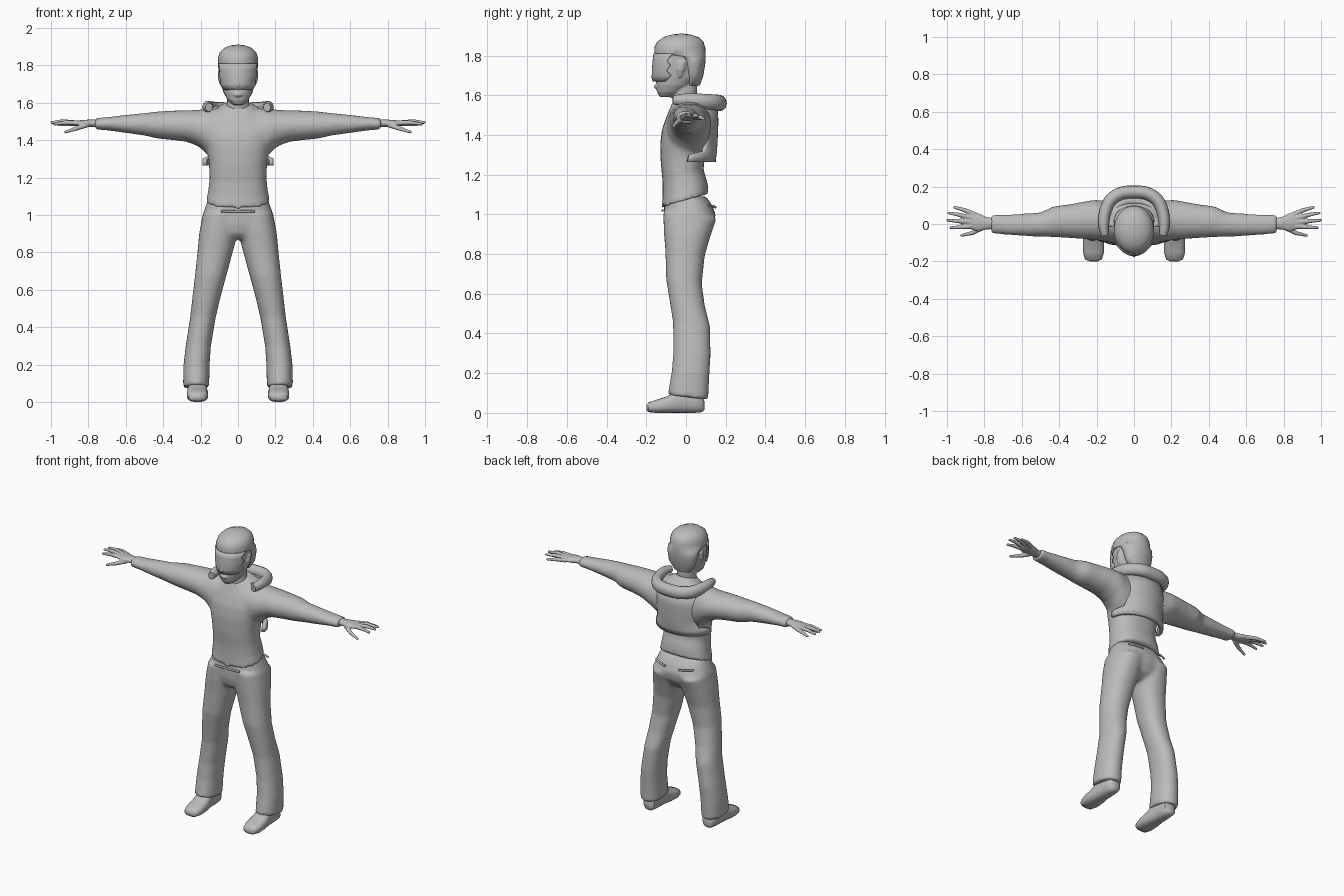
import bpy, bmesh
from math import sin, cos, pi, radians
from mathutils import Vector

if "Cube" in bpy.data.objects:
    bpy.data.objects.remove(bpy.data.objects["Cube"])

grey = bpy.data.materials.new("plain grey")
grey.use_nodes = True
grey.diffuse_color = (0.5, 0.5, 0.5, 1)
grey.node_tree.nodes["Principled BSDF"].inputs["Base Color"].default_value = (0.5, 0.5, 0.5, 1)


def loft(bm, axis, rings, side=1, n=24, power=2.0, tilt=0.0):
    """Skin oval rings given as (position, low u, high u, low v, high v)."""
    loops = []
    for p, u0, u1, v0, v1 in rings:
        loop = []
        for i in range(n):
            a = 2 * pi * i / n
            c, s = cos(a), sin(a)
            u = (u0 + u1) / 2 + (u1 - u0) / 2 * abs(c) ** (2 / power) * (1 if c > 0 else -1)
            v = (v0 + v1) / 2 + (v1 - v0) / 2 * abs(s) ** (2 / power) * (1 if s > 0 else -1)
            co = {"x": (p, u, v), "y": (u, p, v), "z": (u, v, p + tilt * v)}[axis]
            loop.append(bm.verts.new((co[0] * side, co[1], co[2])))
        loops.append(loop)
    for a, b in zip(loops, loops[1:]):
        for i in range(n):
            j = (i + 1) % n
            bm.faces.new((a[i], a[j], b[j], b[i]))
    bm.faces.new(loops[0])
    bm.faces.new(loops[-1])


def even(rows):
    """Rows of (z, half width, back and front) made into symmetric rings."""
    return [(z, -w, w, y0, y1) for z, w, y0, y1 in rows]


def finish(bm, name, blend=0, angle=50, smooth=8):
    """Make the object, optionally fusing its volumes into one skin."""
    bmesh.ops.recalc_face_normals(bm, faces=bm.faces)
    mesh = bpy.data.meshes.new(name)
    bm.to_mesh(mesh)
    bm.free()
    mesh.materials.append(grey)
    ob = bpy.data.objects.new(name, mesh)
    bpy.context.collection.objects.link(ob)
    bpy.ops.object.select_all(action="DESELECT")
    ob.select_set(True)
    bpy.context.view_layer.objects.active = ob
    if blend:
        m = ob.modifiers.new("fuse", "REMESH")
        m.mode, m.voxel_size, m.use_smooth_shade = "VOXEL", blend, True
        m = ob.modifiers.new("soften", "SMOOTH")
        m.factor, m.iterations = 0.5, smooth
    else:
        bpy.ops.object.shade_smooth_by_angle(angle=radians(angle))
    return ob


def tube(name, points, radii, flat=1.0):
    """Rounded tube through points with a radius at each."""
    curve = bpy.data.curves.new(name, "CURVE")
    curve.dimensions = "3D"
    curve.bevel_depth, curve.bevel_resolution = 1.0, 4
    curve.use_fill_caps = True
    sp = curve.splines.new("NURBS")
    sp.points.add(len(points) - 1)
    for q, p, r in zip(sp.points, points, radii):
        q.co, q.radius = (p[0], p[1], p[2] / flat, 1), r
    sp.use_endpoint_u, sp.order_u, sp.resolution_u = True, 3, 5
    curve.materials.append(grey)
    ob = bpy.data.objects.new(name, curve)
    ob.scale.z = flat
    bpy.context.collection.objects.link(ob)
    return ob


# Shirt: body and sleeves fused
bm = bmesh.new()
loft(bm, "z", even([
    (1.07, .172, -.122, .115), (1.13, .16, -.118, .108), (1.2, .152, -.118, .088), (1.3, .157, -.128, .102),
    (1.4, .178, -.13, .122), (1.47, .2, -.12, .125), (1.53, .185, -.095, .11), (1.57, .11, -.075, .085),
    (1.595, .07, -.065, .06)]), power=2.3, tilt=.3)
for s in (1, -1):
    loft(bm, "x", [
        (.08, -.1, .12, 1.27, 1.575), (.16, -.095, .125, 1.32, 1.57), (.21, -.085, .13, 1.365, 1.562),
        (.27, -.08, .12, 1.39, 1.56), (.35, -.075, .105, 1.4, 1.558), (.43, -.07, .095, 1.408, 1.553),
        (.5, -.068, .062, 1.424, 1.545), (.6, -.064, .055, 1.438, 1.535), (.7, -.056, .05, 1.452, 1.523),
        (.765, -.052, .05, 1.456, 1.518)], side=s)
finish(bm, "shirt", blend=.011)

# Trousers: hips and flared legs fused
bm = bmesh.new()
loft(bm, "z", even([
    (1.09, .158, -.1, .1), (1.05, .172, -.11, .13), (1.0, .19, -.113, .15), (.95, .198, -.112, .142),
    (.9, .19, -.1, .11), (.87, .12, -.07, .06)]), power=2.4)
for s in (1, -1):
    loft(bm, "z", [
        (1.0, .0, .19, -.115, .155), (.9, .002, .208, -.112, .122), (.8, .028, .217, -.104, .094),
        (.66, .066, .232, -.1, .08), (.55, .096, .245, -.082, .095), (.45, .12, .257, -.066, .122),
        (.3, .145, .28, -.064, .124), (.2, .152, .292, -.072, .118), (.08, .154, .294, -.092, .112)],
        side=s, tilt=-.12, power=2.2)
finish(bm, "trousers", blend=.011, smooth=5)

# Back pockets and front hem seam
for s in (1, -1):
    tube("back_pocket_seam", [(s * .05, .148, 1.035), (s * .1, .143, 1.04), (s * .14, .115, 1.045)], [.006] * 3)
tube("shirt_hem", [(-.09, -.114, 1.02), (0, -.123, 1.018), (.09, -.114, 1.02)], [.006] * 3)

# Shoes
for s, label in ((1, "left"), (-1, "right")):
    bm = bmesh.new()
    loft(bm, "y", [
        (-.2, .195, .235, .015, .035), (-.19, .172, .262, .004, .052), (-.15, .16, .274, .0, .066),
        (-.09, .16, .274, .0, .085), (-.04, .168, .268, .0, .12), (.04, .172, .264, .0, .12),
        (.08, .178, .258, .004, .1), (.092, .2, .24, .015, .06)], side=s, power=2.6)
    finish(bm, label + "_shoe")

# Hands: palm, four spread fingers and a thumb fused
fingers = [((.85, .05, 1.488), (.905, .074, 1.488), (.962, .09, 1.48)),
           ((.87, .032, 1.492), (.93, .048, 1.498), (.993, .06, 1.492)),
           ((.875, .01, 1.493), (.94, .016, 1.5), (1.0, .02, 1.494)),
           ((.87, -.012, 1.492), (.92, -.016, 1.494), (.983, -.02, 1.485)),
           ((.81, -.02, 1.48), (.865, -.048, 1.462), (.925, -.062, 1.442))]
for s, label in ((1, "left"), (-1, "right")):
    bm = bmesh.new()
    loft(bm, "x", [
        (.74, -.026, .03, 1.468, 1.51), (.79, -.03, .038, 1.47, 1.51), (.83, -.04, .058, 1.47, 1.508),
        (.87, -.03, .056, 1.476, 1.504), (.89, -.02, .046, 1.482, 1.5)], side=s, n=16)
    for joints in fingers:
        pts = [Vector(p) for p in joints]
        for a, b, r0, r1 in ((pts[0], pts[1], .014, .012), (pts[1], pts[2], .012, .007)):
            d = b - a
            rot = d.to_track_quat("Z", "Y").to_matrix().to_4x4()
            rot.translation = (a + b) / 2
            new = bmesh.ops.create_cone(bm, cap_ends=True, segments=10, radius1=r0, radius2=r1,
                                        depth=d.length + .006, matrix=rot)["verts"]
            for v in new:
                v.co.x *= s
    finish(bm, label + "_hand", blend=.004, smooth=3)

# Neck, face with nose, lips and ears fused
bm = bmesh.new()
loft(bm, "z", even([(1.53, .075, -.065, .065), (1.6, .058, -.07, .055), (1.7, .058, -.08, .06)]))
loft(bm, "z", even([
    (1.59, .03, -.132, -.06), (1.615, .056, -.146, -.02), (1.65, .076, -.15, .03), (1.69, .088, -.15, .07),
    (1.76, .098, -.15, .09), (1.82, .1, -.147, .09), (1.87, .08, -.12, .07)]), power=2.2)
loft(bm, "z", even([(1.675, .018, -.16, -.12), (1.69, .02, -.178, -.12), (1.76, .01, -.155, -.12)]), n=12)
loft(bm, "z", even([(1.633, .02, -.157, -.12), (1.643, .03, -.163, -.12), (1.655, .02, -.157, -.12)]), n=12)
for s in (1, -1):
    loft(bm, "z", [(1.69, .07, .095, -.045, -.02), (1.73, .08, .108, -.05, -.005),
                   (1.77, .08, .108, -.04, .0)], side=s, n=12)
finish(bm, "head", blend=.005, smooth=3)

# Hair cap, low at the nape and overhanging the brow
bm = bmesh.new()
loft(bm, "z", even([
    (1.65, .06, .0, .07), (1.7, .093, -.01, .088), (1.76, .104, -.03, .097), (1.795, .106, -.06, .099),
    (1.805, .107, -.158, .099), (1.84, .107, -.16, .097), (1.87, .097, -.145, .088), (1.893, .074, -.113, .064),
    (1.906, .04, -.07, .025), (1.91, .01, -.035, -.01)]), n=32)
finish(bm, "hair", angle=60)


def shell(name, rows, facing, thick, columns=16):
    """Curved plate from (z, half width, depth, centre y, half angle) rows."""
    bm = bmesh.new()
    grid = []
    for z, rx, ry, cy, half in rows:
        angles = [radians(half) * (2 * i / columns - 1) for i in range(columns + 1)]
        grid.append([bm.verts.new((rx * sin(a), cy + facing * ry * cos(a), z)) for a in angles])
    for a, b in zip(grid, grid[1:]):
        for i in range(columns):
            bm.faces.new((a[i], a[i + 1], b[i + 1], b[i]))
    ob = finish(bm, name)
    m = ob.modifiers.new("thickness", "SOLIDIFY")
    m.thickness, m.offset = thick, 0
    return ob


# Face shield with a wavy side edge
shell("face_shield", [(1.67, .086, .115, -.05, 62), (1.7, .096, .118, -.05, 78), (1.725, .1, .118, -.05, 66),
                      (1.75, .104, .116, -.05, 76), (1.775, .104, .114, -.05, 66), (1.81, .104, .11, -.05, 82)], -1, .008)

# Back panel of the harness, with side tabs reaching forward at the bottom
shell("back_panel", [(1.265, .178, .13, .01, 92), (1.3, .178, .132, .01, 88), (1.315, .17, .135, .01, 58),
                     (1.37, .172, .138, .01, 50), (1.41, .18, .14, .01, 62), (1.46, .18, .142, .01, 52),
                     (1.55, .16, .14, .01, 58)], 1, .022)

# Padded horseshoe collar and its inner lining
half = [(.155, -.06, 1.575), (.165, -.02, 1.578), (.158, .06, 1.572), (.13, .13, 1.566), (.07, .168, 1.562)]
path = half + [(0, .172, 1.56)] + [(-x, y, z) for x, y, z in reversed(half)]
tube("collar", path, [.02, .028, .032, .034, .035, .035, .035, .034, .032, .028, .02], flat=1.15)
inner = [(x * .72, y * .72, z - .022) for x, y, z in path[1:-1]]
tube("collar_lining", inner, [.024] * len(inner))
